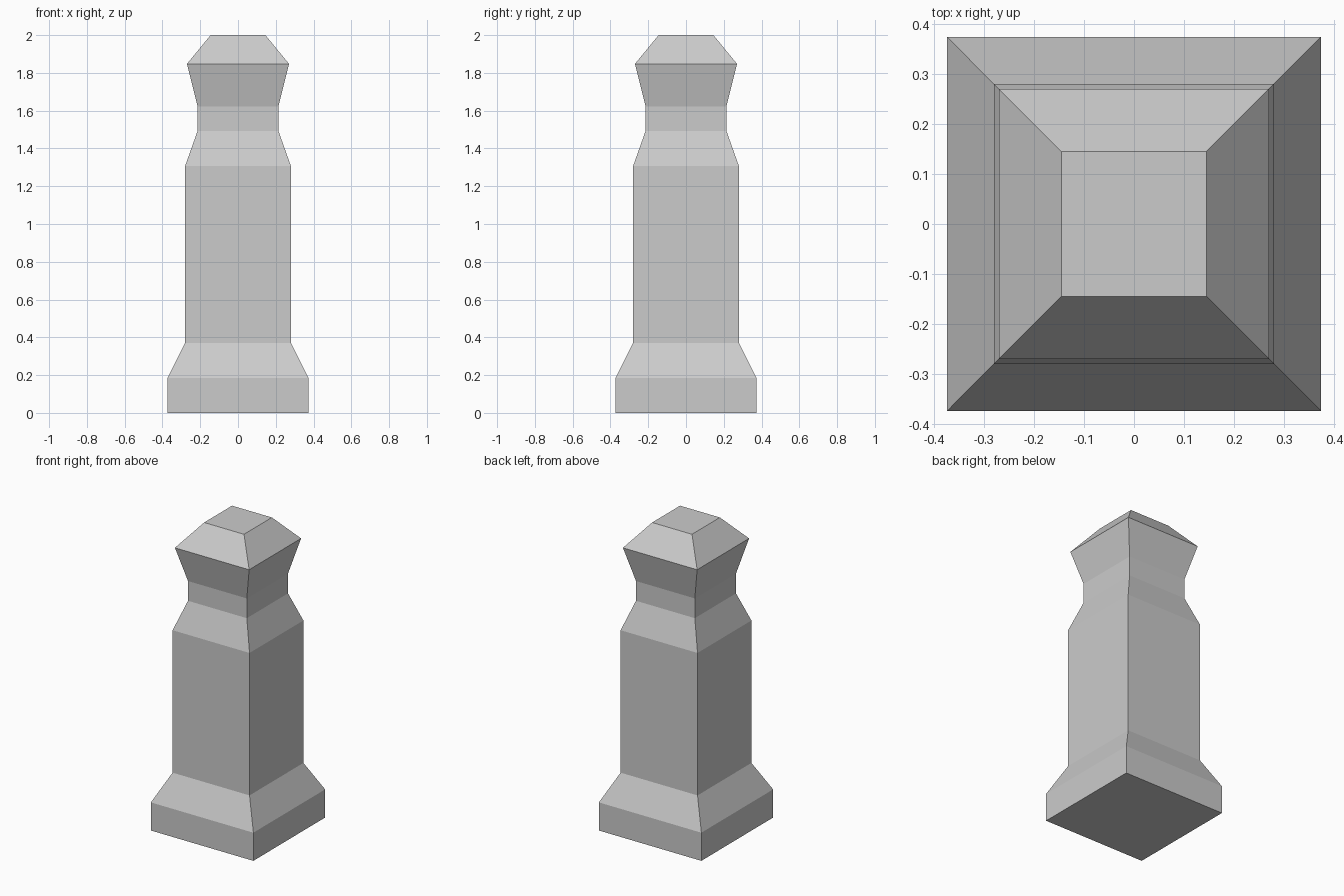
import bpy
import bmesh

if "Cube" in bpy.data.objects:
    bpy.data.objects.remove(bpy.data.objects["Cube"])

# Square post profile: (half width, height) from the foot to the top
PROFILE = [
    (0.373, 0.0), (0.373, 0.185),    # plinth
    (0.28, 0.37), (0.28, 1.307),     # sloped shoulder and shaft
    (0.214, 1.493), (0.214, 1.623),  # neck
    (0.27, 1.848), (0.145, 2.0),     # flared cap and bevelled top
]
CORNERS = [(-1, -1), (1, -1), (1, 1), (-1, 1)]

bm = bmesh.new()
rings = [[bm.verts.new((sx * w, sy * w, z)) for sx, sy in CORNERS]
         for w, z in PROFILE]

# Side faces between neighbouring rings
for low, high in zip(rings, rings[1:]):
    for i in range(4):
        j = (i + 1) % 4
        bm.faces.new((low[i], low[j], high[j], high[i]))

# Closed underside and flat top
bm.faces.new(rings[0][::-1])
bm.faces.new(rings[-1])

mesh = bpy.data.meshes.new("stone_post")
bm.to_mesh(mesh)
bm.free()
post = bpy.data.objects.new("stone_post", mesh)
bpy.context.collection.objects.link(post)
